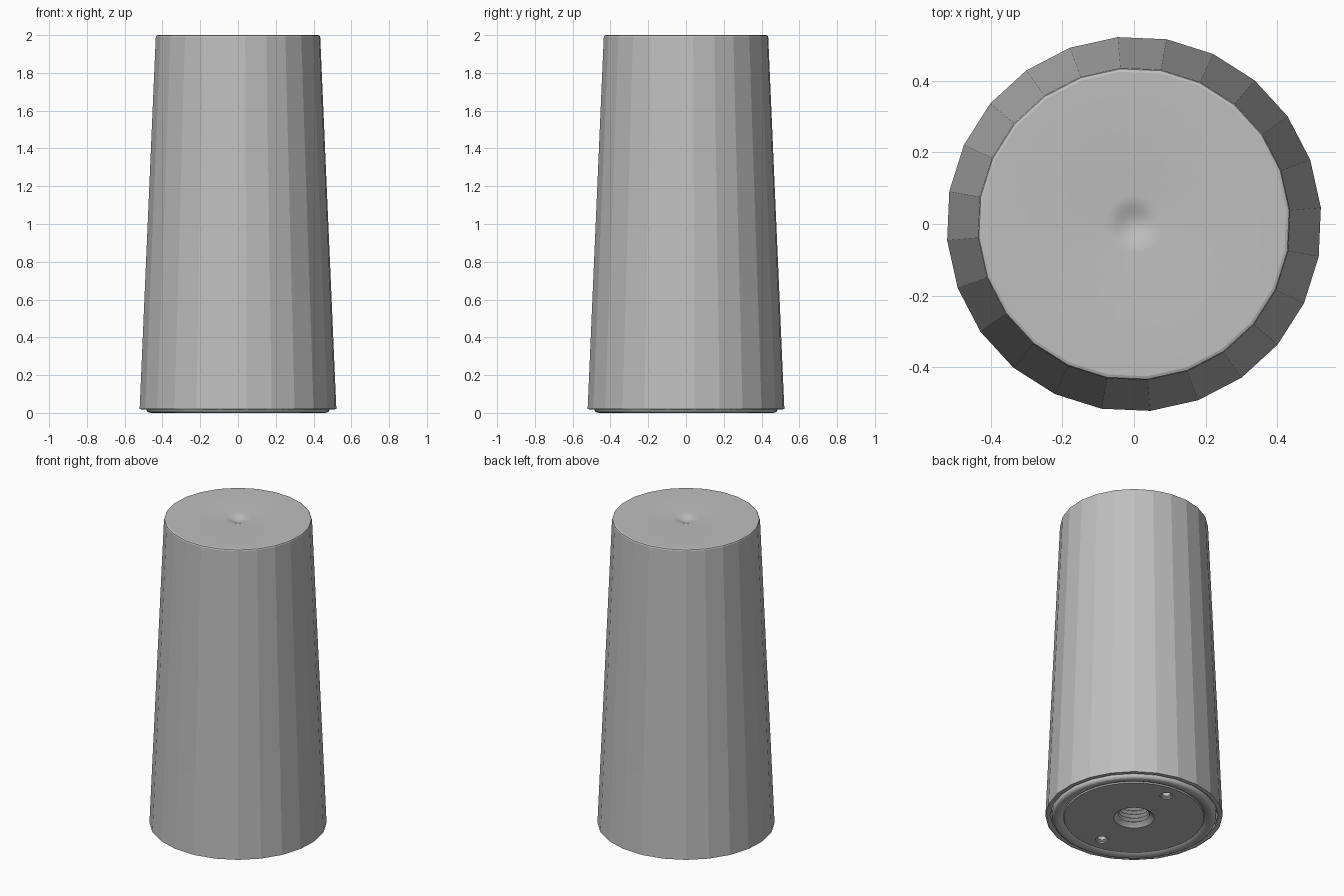
import bpy, bmesh
from math import sin, cos, pi, radians

if "Cube" in bpy.data.objects:
    bpy.data.objects.remove(bpy.data.objects["Cube"], do_unlink=True)

grey = bpy.data.materials.new("satin_grey")
grey.use_nodes = True
grey.diffuse_color = (0.52, 0.52, 0.52, 1)
grey.node_tree.nodes["Principled BSDF"].inputs["Base Color"].default_value = (0.52, 0.52, 0.52, 1)


def lathe(name, profile, sides, offset=0.0, centre=(0, 0)):
    """Revolve (radius, height) points round the vertical axis."""
    bm = bmesh.new()
    rings = []
    for r, z in profile:
        count = sides if r > 0 else 1
        rings.append([bm.verts.new((centre[0] + r * cos(offset + 2 * pi * i / sides),
                                    centre[1] + r * sin(offset + 2 * pi * i / sides), z))
                      for i in range(count)])
    for a, b in zip(rings, rings[1:]):
        for i in range(sides):
            j = (i + 1) % sides
            corners = [a[i % len(a)], a[j % len(a)], b[j % len(b)], b[i % len(b)]]
            bm.faces.new(list(dict.fromkeys(corners)))
    bmesh.ops.recalc_face_normals(bm, faces=bm.faces)
    mesh = bpy.data.meshes.new(name)
    bm.to_mesh(mesh)
    bm.free()
    mesh.materials.append(grey)
    obj = bpy.data.objects.new(name, mesh)
    bpy.context.collection.objects.link(obj)
    return obj


def activate(obj):
    bpy.ops.object.select_all(action="DESELECT")
    obj.select_set(True)
    bpy.context.view_layer.objects.active = obj


def smooth(obj, degrees):
    activate(obj)
    bpy.ops.object.shade_smooth_by_angle(angle=radians(degrees))


SIDES, TURN = 24, radians(5)

# Tapered faceted body, with a dished centre in the top and a groove underneath
dish = [(0.08 * t, 1.98 + 0.02 * (1 - cos(pi * t)) / 2) for t in (0, 0.2, 0.4, 0.6, 0.8, 1)]
shell = [(0.426, 2.0), (0.434, 1.997), (0.437, 1.99), (0.521, 0.06), (0.523, 0.02),
         (0.505, 0.018), (0.495, 0.022), (0.49, 0.06), (0.45, 0.06), (0, 0.32)]
body = lathe("tapered_body", dish + shell, SIDES, TURN)
smooth(body, 12)
for face in body.data.polygons:
    if face.center.z > 1.97:
        face.use_smooth = True
for edge in body.data.edges:
    if all(body.data.vertices[v].co.xy.length < 0.2 for v in edge.vertices):
        edge.use_edge_sharp = False

# Base plate: rounded foot ring, flat disc and threaded centre hole
foot = [(0.46, 0.062), (0.485, 0.06), (0.485, 0.018), (0.481, 0.008), (0.472, 0.002),
        (0.46, 0), (0.44, 0.002), (0.425, 0.009), (0.417, 0.014), (0.413, 0.006),
        (0.12, 0.006), (0.108, 0.018)]
thread = [(0.108 if i % 2 else 0.09, 0.03 + 0.0125 * i) for i in range(13)]
plate = lathe("base_plate", [(0, 0.28), (0.2, 0.28), (0.2, 0.062)] + foot + thread
              + [(0.09, 0.22), (0, 0.22)], 48)

# Two countersunk holes on opposite sides of the plate
for side in (-1, 1):
    cutter = lathe("hole_cutter", [(0, -0.02), (0.038, -0.02), (0.038, 0.014), (0.026, 0.02),
                                   (0.026, 0.045), (0, 0.045)], 20, 0, (side * 0.02, side * 0.32))
    cutter.hide_render = True
    cut = plate.modifiers.new("hole", "BOOLEAN")
    cut.operation = "DIFFERENCE"
    cut.solver = "EXACT"
    cut.object = cutter
    activate(plate)
    bpy.ops.object.modifier_apply(modifier=cut.name)
    bpy.data.objects.remove(cutter, do_unlink=True)
smooth(plate, 35)
